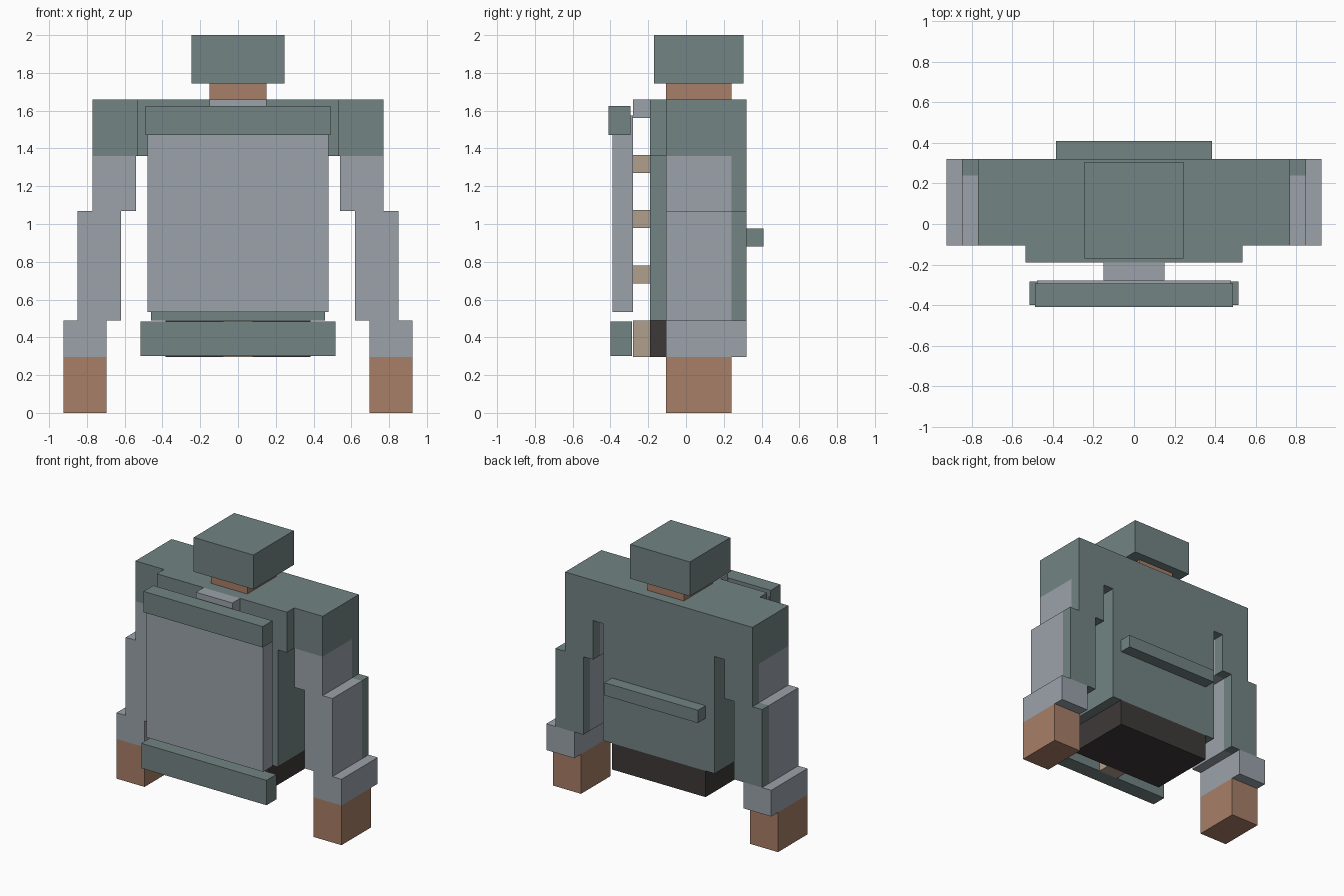
import bpy
import bmesh
from mathutils import Vector

cube = bpy.data.objects.get("Cube")
if cube:
    bpy.data.objects.remove(cube, do_unlink=True)


def material(name, *srgb):
    """Flat material from 0-255 display values, stored as linear."""
    linear = [((c / 255 + 0.055) / 1.055) ** 2.4 for c in srgb] + [1.0]
    mat = bpy.data.materials.new(name)
    mat.use_nodes = True
    mat.diffuse_color = linear
    mat.node_tree.nodes["Principled BSDF"].inputs["Base Color"].default_value = linear
    return mat


teal = material("slate teal", 115, 131, 131)
grey = material("light grey", 155, 162, 170)
skin = material("brown skin", 168, 126, 104)
tan = material("tan", 176, 160, 140)
dark = material("dark charcoal", 62, 57, 57)


def box(name, mat, xs, ys, zs):
    """Box between the given low and high limits on each axis."""
    low, high = Vector((xs[0], ys[0], zs[0])), Vector((xs[1], ys[1], zs[1]))
    bm = bmesh.new()
    bmesh.ops.create_cube(bm, size=1)
    bmesh.ops.scale(bm, vec=high - low, verts=bm.verts)
    mesh = bpy.data.meshes.new(name)
    bm.to_mesh(mesh)
    bm.free()
    mesh.materials.append(mat)
    obj = bpy.data.objects.new(name, mesh)
    obj.location = (low + high) / 2
    bpy.context.collection.objects.link(obj)


def centred(name, mat, half, ys, zs):
    box(name, mat, (-half, half), ys, zs)


def pair(name, mat, xs, ys, zs):
    box("left_" + name, mat, xs, ys, zs)
    box("right_" + name, mat, (-xs[1], -xs[0]), ys, zs)


# Shared depths
body = (-0.19, 0.32)
arm = (-0.105, 0.24)
arm_back = (0.24, 0.32)
sleeve = (-0.105, 0.32)
gap = (-0.28, -0.19)

# Head and trunk
centred("head", teal, 0.245, (-0.17, 0.305), (1.745, 2.0))
centred("neck", skin, 0.15, arm, (1.66, 1.745))
centred("chest", teal, 0.535, body, (1.36, 1.66))
centred("torso", teal, 0.46, body, (0.49, 1.36))
centred("waist", dark, 0.385, body, (0.295, 0.49))
centred("back_bar", teal, 0.385, (0.32, 0.41), (0.88, 0.975))

# Arms, stepping outward towards the hands
pair("shoulder", teal, (0.535, 0.77), sleeve, (1.36, 1.66))
pair("upper_arm", grey, (0.54, 0.77), arm, (1.07, 1.36))
pair("upper_arm_back", teal, (0.54, 0.77), arm_back, (1.07, 1.36))
pair("forearm", grey, (0.62, 0.85), arm, (0.49, 1.07))
pair("forearm_back", teal, (0.62, 0.85), arm_back, (0.49, 1.07))
pair("cuff", grey, (0.695, 0.925), sleeve, (0.295, 0.49))
pair("hand", skin, (0.695, 0.925), arm, (0, 0.295))

# Front board with its end bars
centred("front_board", grey, 0.48, (-0.39, -0.28), (0.535, 1.575))
centred("board_top_bar", teal, 0.49, (-0.41, -0.295), (1.47, 1.625))
centred("board_bottom_bar", teal, 0.515, (-0.4, -0.285), (0.3, 0.485))

# Blocks between the board and the body
centred("collar_block", grey, 0.15, gap, (1.56, 1.66))
for i, z in enumerate((0.685, 0.98, 1.27)):
    centred(f"spacer_{i + 1}", tan, 0.08, gap, (z, z + 0.095))
centred("buckle_block", tan, 0.08, gap, (0.295, 0.49))
